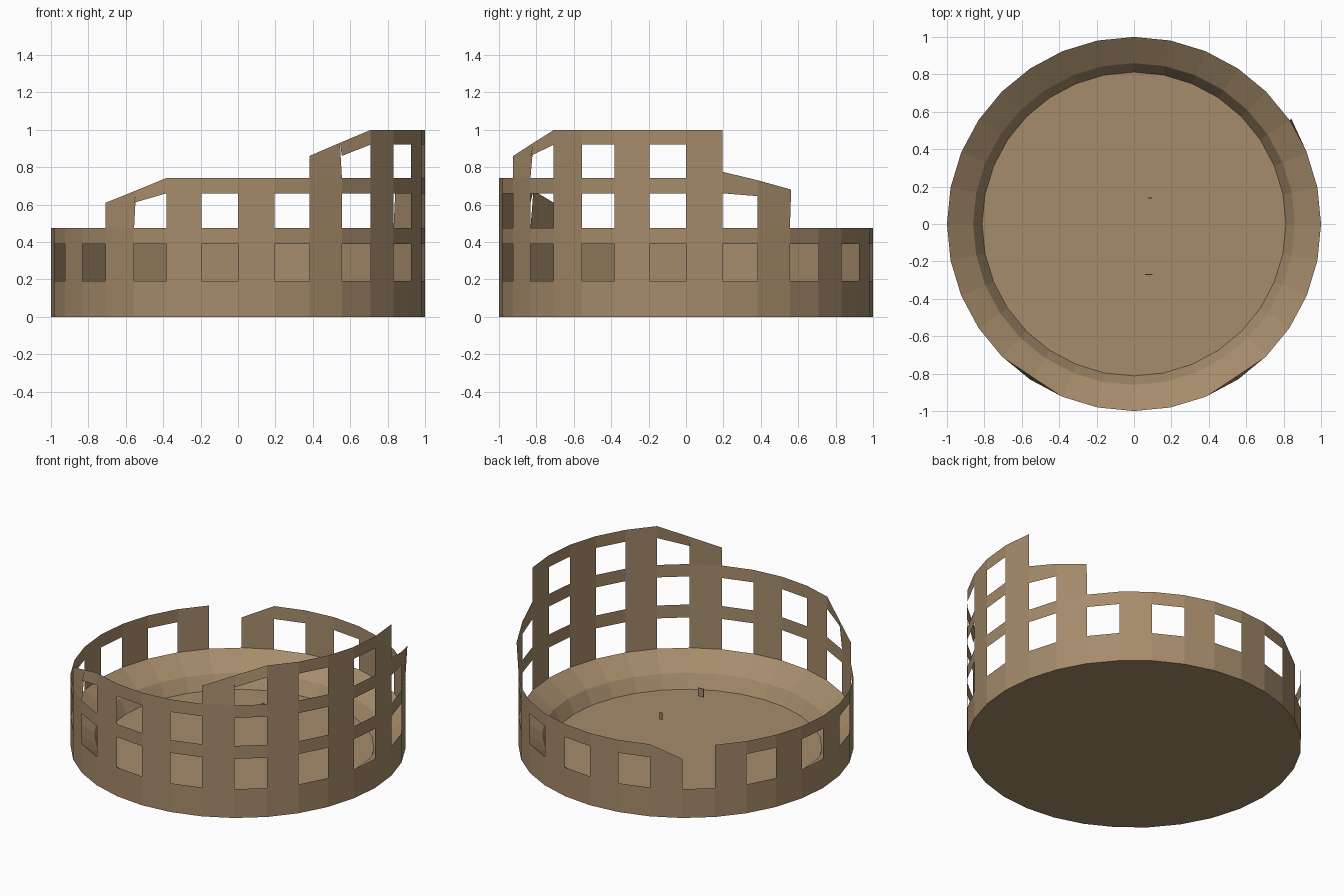
import bpy, bmesh, math

if "Cube" in bpy.data.objects:
    bpy.data.objects.remove(bpy.data.objects["Cube"])

SEGS = 32

stone = bpy.data.materials.new("sandstone")
stone.diffuse_color = (0.381, 0.262, 0.147, 1)
stone.use_nodes = True
stone.node_tree.nodes["Principled BSDF"].inputs["Base Color"].default_value = stone.diffuse_color


def point(k, z, r=1.0):
    """Point on the ring: k counts 1/32 turns from the front (-y) towards +x."""
    a = math.radians(-90 + 360 / SEGS * k)
    return (r * math.cos(a), r * math.sin(a), z)


def make_object(name, bm):
    bmesh.ops.remove_doubles(bm, verts=bm.verts, dist=1e-5)
    me = bpy.data.meshes.new(name)
    bm.to_mesh(me)
    bm.free()
    me.materials.append(stone)
    ob = bpy.data.objects.new(name, me)
    bpy.context.collection.objects.link(ob)
    return ob


def panel(bm, k, low, high, radii={}):
    """One flat wall panel; low and high give heights at k and k+1."""
    bm.faces.new([bm.verts.new(p) for p in (
        point(k, low[0]), point(k + 1, low[1]),
        point(k + 1, high[1], radii.get(k + 1, 1)),
        point(k, high[0], radii.get(k, 1)))])


def storey(name, ks, base, lintel, top, sill=None, tops={}, bases={},
           lintels={}, radii={}, open_ks=()):
    """Piers on even segments, arcade openings under lintels on odd ones."""
    bm = bmesh.new()
    for k in ks:
        hi = (tops.get(k, top), tops.get(k + 1, top))
        lo = (bases.get(k, base), bases.get(k + 1, base))
        if k % 2 == 0:
            panel(bm, k, lo, hi, radii)
            continue
        if sill is not None:
            panel(bm, k, lo, (sill, sill))
        if k not in open_ks:
            panel(bm, k, lintels.get(k, (lintel, lintel)), hi, radii)
    return make_object(name, bm)


# Three ruined storeys of the outer wall
storey("lower_wall", range(0, 32), 0.0, 0.39, 0.475, sill=0.19,
       tops={19: 0.39}, open_ks=(19,))
storey("middle_wall", range(-4, 11), 0.475, 0.66, 0.742,
       tops={-4: 0.61, -3: 0.675, 9: 0.775, 10: 0.73, 11: 0.68},
       lintels={-3: (0.61, 0.66), 9: (0.66, 0.645)},
       radii={-3: 0.981, 11: 1.012})
storey("upper_wall", range(2, 9), 0.742, 0.92, 0.998,
       tops={2: 0.86, 3: 0.93}, bases={9: 0.775},
       lintels={3: (0.86, 0.92)}, radii={3: 0.981})

# Sloping seating bowl
bm = bmesh.new()
profile = [(1.0, 0.19), (0.86, 0.09), (0.812, 0.004)]
for k in range(SEGS):
    for (r0, z0), (r1, z1) in zip(profile, profile[1:]):
        bm.faces.new([bm.verts.new(p) for p in (
            point(k, z0, r0), point(k + 1, z0, r0),
            point(k + 1, z1, r1), point(k, z1, r1))])
make_object("seating_bowl", bm)

# Arena floor and underside
for name, r, z, order in (("arena_floor", 0.812, 0.004, 1),
                          ("underside", 1.0, 0.0, -1)):
    bm = bmesh.new()
    bm.faces.new([bm.verts.new(point(k, z, r)) for k in range(SEGS)][::order])
    make_object(name, bm)

# Two tiny loose stone chips above the arena
for name, x, y, w, h in (("chip_back", 0.085, 0.14, 0.02, 0.045),
                         ("chip_front", 0.08, -0.27, 0.04, 0.055)):
    bm = bmesh.new()
    bmesh.ops.create_cube(bm, size=1)
    for v in bm.verts:
        v.co = (x + v.co.x * w, y + v.co.y * 0.006, 0.237 + v.co.z * h)
    make_object(name, bm)
